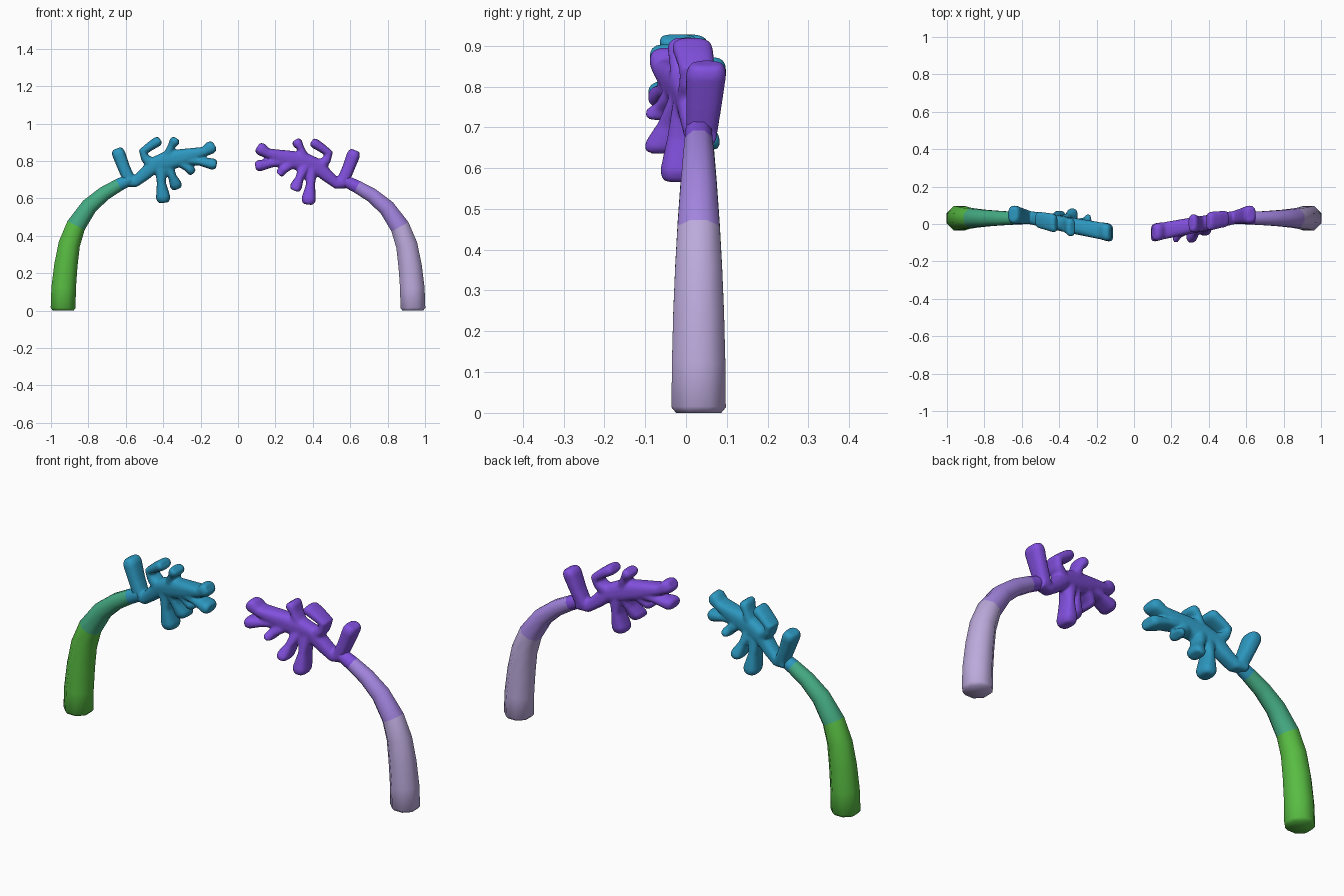
import bpy, bmesh, math
from mathutils import Vector

if "Cube" in bpy.data.objects:
    bpy.data.objects.remove(bpy.data.objects["Cube"])


def material(name, rgb):
    m = bpy.data.materials.new(name)
    lin = [((c / 255 + 0.055) / 1.055) ** 2.4 for c in rgb]
    m.diffuse_color = (*lin, 1)
    m.use_nodes = True
    m.node_tree.nodes["Principled BSDF"].inputs["Base Color"].default_value = m.diffuse_color
    return m


def add_tube(bm, rings, sides, power=1.0, mats=None):
    """Loft rings of (x, y, z, half width in xz plane, half depth in y)."""
    loops = []
    pts = [Vector(r[:3]) for r in rings]
    for i, r in enumerate(rings):
        t = pts[min(i + 1, len(pts) - 1)] - pts[max(i - 1, 0)]
        n = Vector((t.z, 0, -t.x)).normalized()
        loop = []
        for k in range(sides):
            ang = 2 * math.pi * (k + 0.5) / sides
            c, s = math.cos(ang), math.sin(ang)
            c = math.copysign(abs(c) ** power, c)
            s = math.copysign(abs(s) ** power, s)
            loop.append(bm.verts.new(pts[i] + n * c * r[3] + Vector((0, s * r[4], 0))))
        loops.append(loop)
    for i in range(len(loops) - 1):
        for k in range(sides):
            k2 = (k + 1) % sides
            f = bm.faces.new((loops[i][k], loops[i][k2], loops[i + 1][k2], loops[i + 1][k]))
            if mats:
                f.material_index = mats[i]
    bm.faces.new(loops[0][::-1])
    end = bm.faces.new(loops[-1])
    if mats:
        end.material_index = mats[-1]


def finish(bm, name, mats):
    bmesh.ops.recalc_face_normals(bm, faces=bm.faces)
    me = bpy.data.meshes.new(name)
    bm.to_mesh(me)
    bm.free()
    for m in mats:
        me.materials.append(m)
    ob = bpy.data.objects.new(name, me)
    bpy.context.collection.objects.link(ob)
    for p in me.polygons:
        p.use_smooth = True
    return ob


# Arched trunk centre line (x, z); width and colour follow from height
TRUNK = [(.935, .014), (.932, .12), (.92, .24), (.902, .35), (.866, .448),
         (.795, .55), (.715, .617), (.637, .662), (.575, .692)]

# Head spine: x, z, half width
SPINE = [(.585, .682, .028), (.53, .678, .029), (.48, .718, .034), (.425, .77, .042),
         (.355, .792, .053), (.275, .81, .046), (.16, .84, .027), (.125, .862, .035)]

# Branches: centre line (x, z), then waist, tip half width, lean in y
BRANCHES = [
    ([(.275, .805), (.18, .787), (.115, .775)], .021, .031, 0),              # lower tip
    ([(.29, .795), (.242, .752), (.228, .738)], .022, .025, -.025),          # small
    ([(.435, .77), (.475, .808), (.486, .84), (.45, .868), (.41, .894)], .024, .027, .005),
    ([(.355, .81), (.335, .868), (.318, .895)], .019, .028, .01),            # top stub
    ([(.36, .785), (.33, .71), (.31, .662)], .022, .033, -.042),             # lower front
    ([(.39, .77), (.388, .675), (.378, .596)], .024, .039, -.018),           # lower back
    ([(.555, .68), (.588, .755), (.617, .832)], .033, .036, 0),              # thumb
]


def head_paths():
    """Rings (x, z, half width, half depth, lean); branches flare to their tips."""
    yield [(x, z, w, .034 + .014 * i / (len(SPINE) - 1), 0)
           for i, (x, z, w) in enumerate(SPINE)]
    for pts, waist, tip, lean in BRANCHES:
        last = len(pts) - 1
        path = []
        for i, (x, z) in enumerate(pts):
            t = i / last
            w = waist + .011 * (waist < .03) if i == 0 else tip if i == last else waist
            path.append((x, z, w, .038 + .012 * t, lean * t))
        yield path


def build_side(side, sx, shift, lift, mats):
    # trunk, coloured by height, with a small bevel at the foot
    bm = bmesh.new()
    rings = [(sx * TRUNK[0][0], .031, 0, .06, .06)]
    for x, z in TRUNK:
        w = .072 - .08 * z * z
        rings.append((sx * x, .031, z * (1 + lift), w, w))
    bands = [0] + [(z > .44) + (z > .65) for _, z in TRUNK[:-1]]
    add_tube(bm, rings, 8, 1.0, bands)
    trunk = finish(bm, side + "_trunk", mats)
    bpy.ops.object.select_all(action='DESELECT')
    trunk.select_set(True)
    bpy.context.view_layer.objects.active = trunk
    bpy.ops.object.shade_smooth_by_angle(angle=math.radians(60))

    # head: overlapping branches fused into one soft form; the sides lean opposite ways
    bm = bmesh.new()
    for path in head_paths():
        rings = [(sx * (x + shift), .05 - (.62 - x) * .187 + sx * lean, z + lift * .6, w, d)
                 for x, z, w, d, lean in path]
        # rounded cap at the tip
        a, b = Vector(rings[-2][:3]), Vector(rings[-1][:3])
        w, d = rings[-1][3:]
        step = (b - a).normalized() * w
        for out, f in ((.5, .85), (.75, .6)):
            rings.append((*(b + step * out), w * f, d - w * (1 - f)))
        add_tube(bm, rings, 16, .75)
    head = finish(bm, side + "_branching_head", [mats[2]])
    fuse = head.modifiers.new("fuse", 'REMESH')
    fuse.mode = 'VOXEL'
    fuse.voxel_size = .006
    fuse.use_smooth_shade = True
    soften = head.modifiers.new("soften", 'SMOOTH')
    soften.factor = .5
    soften.iterations = 8


build_side("right", 1, 0, 0, [
    material("pale lavender", (188, 170, 220)),
    material("soft violet", (162, 132, 222)),
    material("strong purple", (130, 80, 222))])
build_side("left", -1, .022, .015, [
    material("leaf green", (88, 188, 66)),
    material("sea green", (68, 170, 130)),
    material("ocean blue", (45, 152, 192))])
